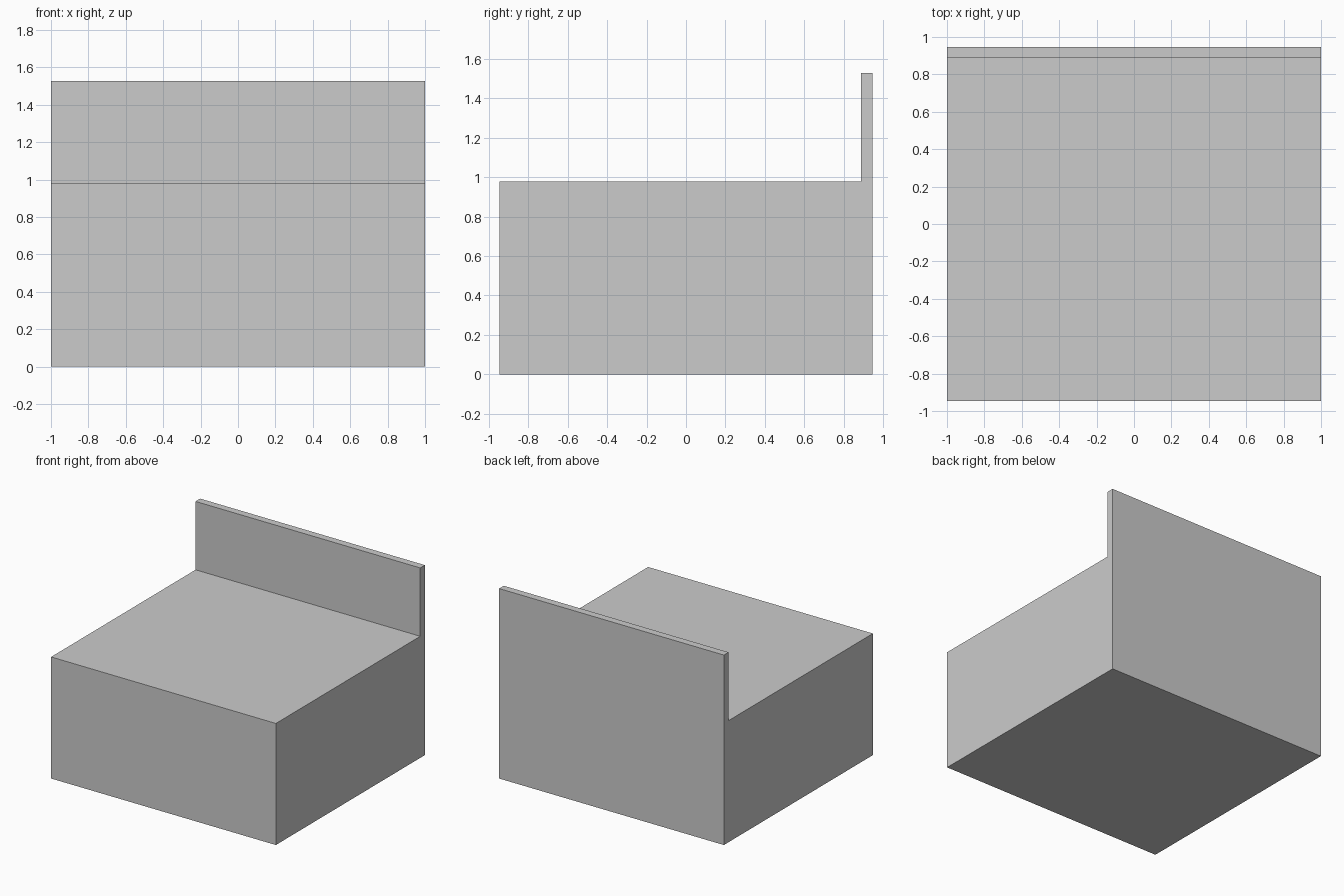
import bpy, bmesh

if "Cube" in bpy.data.objects:
    bpy.data.objects.remove(bpy.data.objects["Cube"])

# single flat grey
grey = bpy.data.materials.new("light_grey")
grey.diffuse_color = (0.6, 0.6, 0.6, 1)
grey.use_nodes = True
grey.node_tree.nodes["Principled BSDF"].inputs["Base Color"].default_value = grey.diffuse_color

# side profile (y, z): solid block with a thin upright back panel
profile = [(-0.947, 0), (0.947, 0), (0.947, 1.528),
           (0.888, 1.528), (0.888, 0.978), (-0.947, 0.978)]

# extrude the profile across the full width
bm = bmesh.new()
face = bm.faces.new([bm.verts.new((-1, y, z)) for y, z in profile])
ext = bmesh.ops.extrude_face_region(bm, geom=[face], use_keep_orig=True)
moved = [g for g in ext["geom"] if isinstance(g, bmesh.types.BMVert)]
bmesh.ops.translate(bm, verts=moved, vec=(2, 0, 0))
bmesh.ops.recalc_face_normals(bm, faces=bm.faces)

mesh = bpy.data.meshes.new("block_with_back_panel")
bm.to_mesh(mesh)
bm.free()
mesh.materials.append(grey)
obj = bpy.data.objects.new("block_with_back_panel", mesh)
bpy.context.collection.objects.link(obj)
